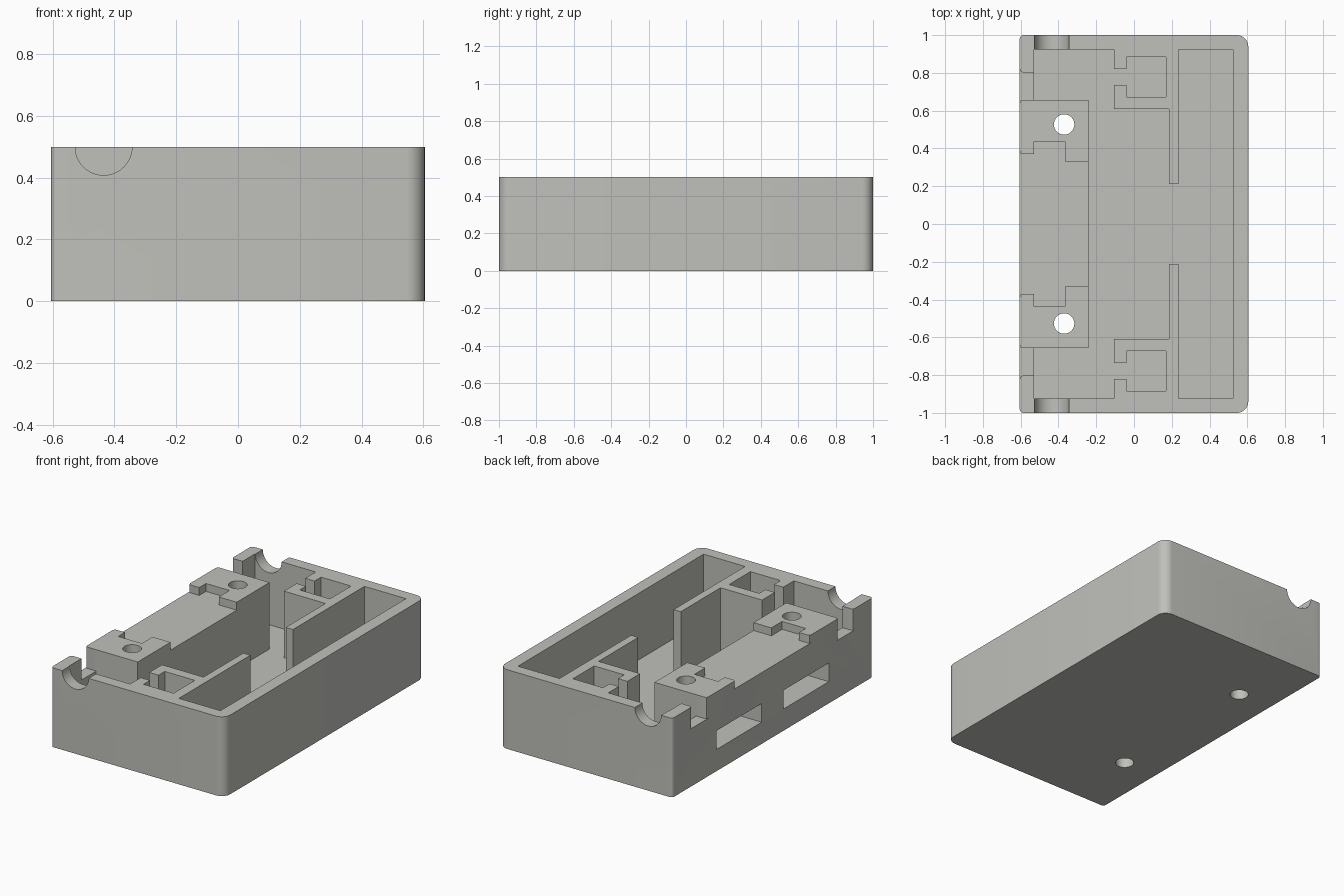
import bpy, bmesh, math

if "Cube" in bpy.data.objects:
    bpy.data.objects.remove(bpy.data.objects["Cube"])

grey = bpy.data.materials.new("light grey plastic")
grey.diffuse_color = (0.527, 0.527, 0.497, 1)
grey.use_nodes = True
grey.node_tree.nodes["Principled BSDF"].inputs["Base Color"].default_value = grey.diffuse_color


def prism(name, outline, z0, z1):
    """Extrude a closed xy outline from z0 to z1."""
    bm = bmesh.new()
    face = bm.faces.new([bm.verts.new((x, y, z0)) for x, y in outline])
    top = bmesh.ops.extrude_face_region(bm, geom=[face])["geom"]
    verts = [v for v in top if isinstance(v, bmesh.types.BMVert)]
    bmesh.ops.translate(bm, verts=verts, vec=(0, 0, z1 - z0))
    bmesh.ops.recalc_face_normals(bm, faces=bm.faces)
    mesh = bpy.data.meshes.new(name)
    bm.to_mesh(mesh)
    bm.free()
    obj = bpy.data.objects.new(name, mesh)
    bpy.context.collection.objects.link(obj)
    return obj


def cylinder(name, radius, depth, loc, rot=(0, 0, 0)):
    bpy.ops.mesh.primitive_cylinder_add(vertices=48, radius=radius, depth=depth,
                                        location=loc, rotation=rot)
    bpy.context.object.name = name
    return bpy.context.object


def arc(cx, cy, r, start, n=8):
    """Quarter-circle corner points, counter-clockwise."""
    return [(cx + r * math.cos(math.radians(start + 90 * i / n)),
             cy + r * math.sin(math.radians(start + 90 * i / n))) for i in range(n + 1)]


def mirrored(half):
    """Close a half outline (listed from one end to the other) across y = 0."""
    return half + [(x, -y) for x, y in reversed(half)]


def cut(target, cutter):
    cutter.hide_render = True
    bpy.context.view_layer.objects.active = target
    mod = target.modifiers.new("cut", "BOOLEAN")
    mod.operation = "DIFFERENCE"
    mod.solver = "EXACT"
    mod.object = cutter
    bpy.ops.object.modifier_apply(modifier=mod.name)
    bpy.data.objects.remove(cutter)


# Solid housing with large right corners and small left corners
R, r = 0.06, 0.02
housing = prism("housing", arc(0.605 - R, 1 - R, R, 0) + arc(-0.605 + r, 1 - r, r, 90)
                + arc(-0.605 + r, -1 + r, r, 180) + arc(0.605 - R, -1 + R, R, 270), 0, 0.5)

# Main cavity, leaving the ribs, keyhole pockets and raised mounting block standing
cavity = [(0.525, 0.925), (0.235, 0.925), (0.235, 0.212), (0.185, 0.212), (0.185, 0.608),
          (-0.105, 0.608), (-0.105, 0.735), (-0.04, 0.735), (-0.04, 0.673), (0.17, 0.673),
          (0.17, 0.885), (-0.04, 0.885), (-0.04, 0.82), (-0.105, 0.82), (-0.105, 0.925),
          (-0.53, 0.925), (-0.53, 0.657), (-0.24, 0.657)]
cut(housing, prism("cavity_cutter", mirrored(cavity), 0.08, 0.7))

# Shallow stepped recess across the top of the mounting block
recess = [(-0.2, 0.33), (-0.365, 0.33), (-0.365, 0.437), (-0.53, 0.437), (-0.53, 0.37),
          (-0.59, 0.37), (-0.601, 0.375), (-0.605, 0.388), (-0.65, 0.388)]
cut(housing, prism("recess_cutter", mirrored(recess), 0.45, 0.7))

for s in (1, -1):
    # Notch in the left wall beside each end of the block
    notch = [(-0.5, 0.657), (-0.59, 0.657), (-0.601, 0.652), (-0.605, 0.64), (-0.65, 0.64),
             (-0.65, 0.82), (-0.605, 0.82), (-0.601, 0.808), (-0.59, 0.803), (-0.5, 0.803)]
    cut(housing, prism("notch_cutter", [(x, s * y) for x, y in notch], 0.365, 0.7))
    # Rectangular window in the left face
    window = [(-0.7, 0.11), (-0.3, 0.11), (-0.3, 0.56), (-0.7, 0.56)]
    cut(housing, prism("window_cutter", [(x, s * y) for x, y in window], 0.137, 0.255))
    # Screw hole through the block
    cut(housing, cylinder("hole_cutter", 0.054, 2, (-0.37, s * 0.527, 0.3)))
    # Half-round cable groove in the end wall
    cut(housing, cylinder("groove_cutter", 0.092, 0.2, (-0.435, s * 1.01, 0.5),
                          (math.pi / 2, 0, 0)))

housing.data.materials.clear()
housing.data.materials.append(grey)
for p in housing.data.polygons:
    p.material_index = 0
bpy.ops.object.select_all(action="DESELECT")
housing.select_set(True)
bpy.context.view_layer.objects.active = housing
bpy.ops.object.shade_smooth_by_angle(angle=math.radians(30))
